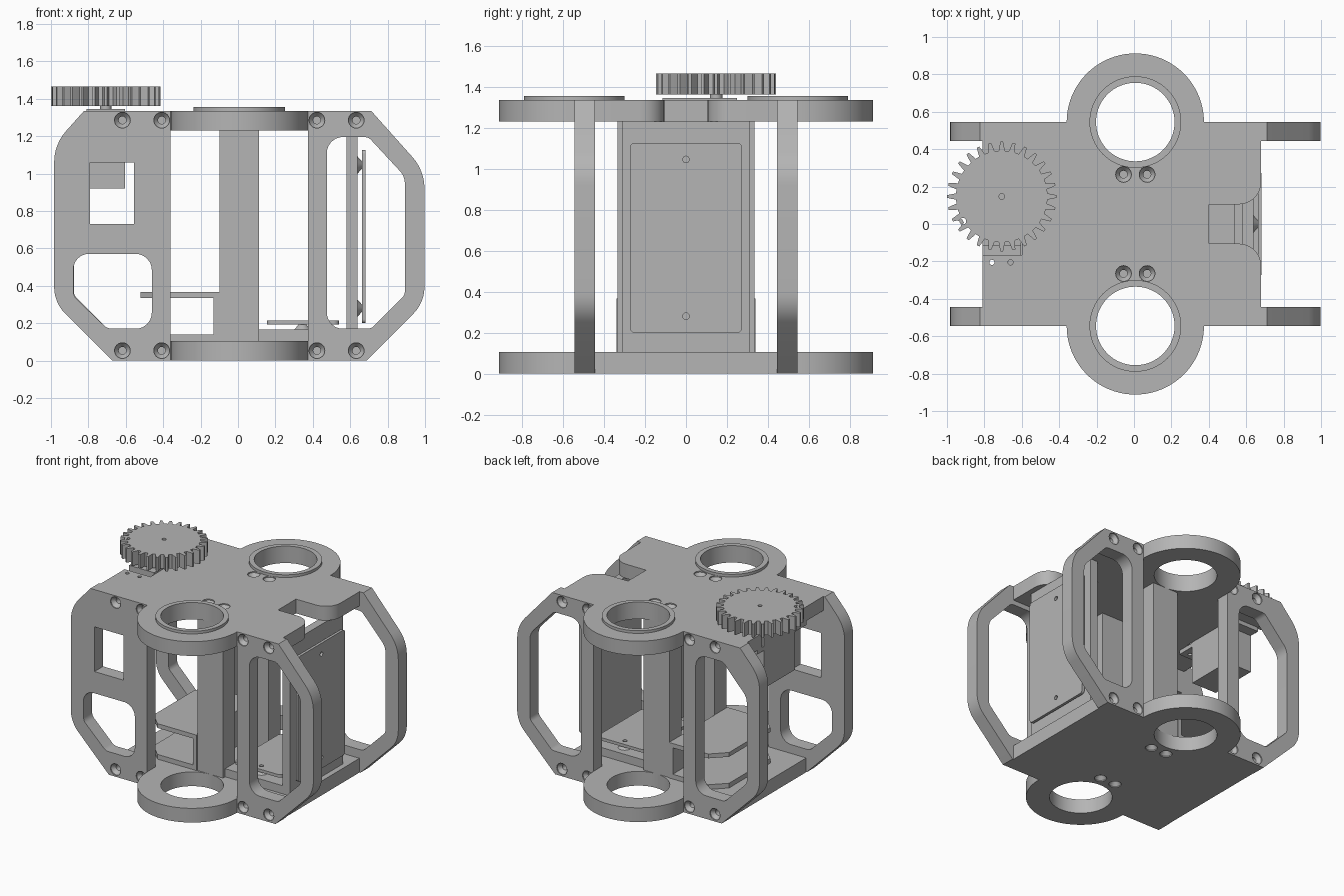
import bpy, bmesh
from math import cos, sin, pi, tan
from mathutils import Vector, Matrix

if "Cube" in bpy.data.objects:
    bpy.data.objects.remove(bpy.data.objects["Cube"], do_unlink=True)

grey = bpy.data.materials.new("plain grey")
grey.use_nodes = True
grey.diffuse_color = (0.46, 0.46, 0.46, 1)
grey.node_tree.nodes["Principled BSDF"].inputs["Base Color"].default_value = grey.diffuse_color

CX = 0.007           # middle of the frame
EDGE = 0.367         # half width of the ring section
H, T = 1.335, 0.105  # frame height, plate thickness
parts = []


def finish(name, bm):
    bmesh.ops.remove_doubles(bm, verts=bm.verts, dist=1e-5)
    bmesh.ops.recalc_face_normals(bm, faces=bm.faces)
    mesh = bpy.data.meshes.new(name)
    bm.to_mesh(mesh)
    bm.free()
    mesh.materials.append(grey)
    obj = bpy.data.objects.new(name, mesh)
    bpy.context.collection.objects.link(obj)
    parts.append(obj)
    return obj


def circle(u, v, r, n=48, start=0.0, sweep=2 * pi):
    closed = abs(sweep - 2 * pi) < 1e-6
    steps = n if closed else n + 1
    return [(u + r * cos(start + sweep * i / n), v + r * sin(start + sweep * i / n))
            for i in range(steps)]


def rounded(points, radius, steps=6):
    """Polygon with every corner rounded; radius may be one value per corner."""
    out = []
    for i, p in enumerate(points):
        r = radius[i] if isinstance(radius, list) else radius
        p = Vector(p)
        if r == 0:
            out.append(tuple(p))
            continue
        a = (Vector(points[i - 1]) - p).normalized()
        b = (Vector(points[(i + 1) % len(points)]) - p).normalized()
        half = a.angle(b) / 2
        start, end = p + a * r / tan(half), p + b * r / tan(half)
        centre = p + (a + b).normalized() * r / sin(half)
        s, e = start - centre, end - centre
        for k in range(steps + 1):
            out.append(tuple(centre + (s.lerp(e, k / steps)).normalized() * r))
    return out


def slab(name, loops, axis, lo, hi):
    """Outline with holes, extruded along an axis."""
    place = {"x": lambda u, v, w: (w, u, v), "y": lambda u, v, w: (u, w, v),
             "z": lambda u, v, w: (u, v, w)}[axis]
    bm = bmesh.new()
    edges = []
    for loop in loops:
        vs = [bm.verts.new(place(u, v, lo)) for u, v in loop]
        edges += [bm.edges.new((vs[i - 1], vs[i])) for i in range(len(vs))]
    bmesh.ops.triangle_fill(bm, use_beauty=True, edges=edges)
    ext = bmesh.ops.extrude_face_region(bm, geom=bm.faces[:])
    moved = [g for g in ext["geom"] if isinstance(g, bmesh.types.BMVert)]
    bmesh.ops.translate(bm, verts=moved, vec=place(0, 0, hi - lo))
    return finish(name, bm)


def box(name, x, y, z):
    return slab(name, [[(x[0], y[0]), (x[1], y[0]), (x[1], y[1]), (x[0], y[1])]], "z", *z)


def lathe(name, profile, spots, direction=(0, 0, 1), n=24):
    """Solids of revolution at several spots, profile as (radius, height)."""
    bm = bmesh.new()
    turn = Vector((0, 0, 1)).rotation_difference(Vector(direction)).to_matrix()
    for spot in spots:
        rings = [[bm.verts.new(turn @ Vector((u, v, z)) + Vector(spot))
                  for u, v in circle(0, 0, r, n)] for r, z in profile]
        bm.faces.new(rings[0])
        bm.faces.new(rings[-1])
        for a, b in zip(rings, rings[1:]):
            for i in range(n):
                bm.faces.new((a[i - 1], a[i], b[i], b[i - 1]))
    return finish(name, bm)


def countersink(obj, spots, direction):
    cutter = lathe("screw_cutter", [(0.02, -0.2), (0.02, -0.035), (0.042, -0.008), (0.042, 0.02)],
                   spots, direction)
    mod = obj.modifiers.new("screws", "BOOLEAN")
    mod.operation, mod.solver, mod.object = "DIFFERENCE", "EXACT", cutter
    mesh = bpy.data.meshes.new_from_object(obj.evaluated_get(bpy.context.evaluated_depsgraph_get()))
    obj.modifiers.clear()
    obj.data = mesh
    parts.remove(cutter)
    bpy.data.objects.remove(cutter, do_unlink=True)


# Top and bottom plates with a ring at front and back
def plate(name, left, right, z, top):
    y = 0.445
    outline = [(right, -y)]
    if top:  # flared cable notch
        outline += circle(0.56, -0.225, 0.12, 8, 0, pi / 2)
        outline += [(0.4, -0.105), (0.4, 0.105)]
        outline += circle(0.56, 0.225, 0.12, 8, -pi / 2, pi / 2)
    outline += [(right, y), (CX + EDGE, y)]
    outline += circle(CX, 0.545, EDGE, 40, 0, pi)
    outline += [(CX - EDGE, y), (left, y)]
    if top:  # servo slot
        outline += [(left, 0.27), (-0.6, 0.27), (-0.6, -0.165), (left, -0.165)]
    outline += [(left, -y), (CX - EDGE, -y)]
    outline += circle(CX, -0.545, EDGE, 40, pi, pi)
    outline.append((CX + EDGE, -y))
    holes = [circle(CX, s * 0.545, 0.21, 64) for s in (1, -1)]
    if top:
        holes += [circle(x, -0.205, 0.014, 16) for x in (-0.76, -0.66)]
    obj = slab(name, [outline] + holes, "z", *z)
    level, up = (z[1], 1) if top else (z[0], -1)
    countersink(obj, [(CX + dx, y, level) for dx in (-0.063, 0.063) for y in (-0.265, 0.265)],
                (0, 0, up))


plate("top_plate", -0.81, 0.68, (H - T, H), True)
plate("bottom_plate", -0.67, 0.68, (0, T), False)
for side, s in (("front", -1), ("back", 1)):
    slab(side + "_ring_rim", [circle(CX, s * 0.545, 0.245, 64), circle(CX, s * 0.545, 0.21, 64)],
         "z", H, H + 0.02)
    mid = s * 0.265
    box(side + "_post", (CX - 0.105, CX + 0.105), (mid - 0.07, mid + 0.07), (T, H - T))

# Four side panels with rounded cut-outs
tall_hole = rounded([(0.468, 0.17), (0.705, 0.17), (0.885, 0.35), (0.885, 0.985),
                     (0.69, 1.195), (0.468, 1.195)], [0.085, 0.05, 0.05, 0.1, 0.05, 0.085])
low_hole = rounded([(0.468, 0.17), (0.705, 0.17), (0.887, 0.345), (0.887, 0.57), (0.468, 0.57)],
                   [0.085, 0.06, 0.06, 0.08, 0.085])
window = [(0.562, 0.73), (0.797, 0.73), (0.797, 1.06), (0.562, 1.06)]
for end, m, shoulder in (("right", 1, 0.705), ("left", -1, 0.83)):
    outline = rounded([(EDGE, 0), (0.68, 0), (0.99, 0.31), (0.99, 1.335 - (0.99 - shoulder) * 1.12),
                       (shoulder, H), (EDGE, H)], [0, 0, 0.2, 0.25, 0, 0])
    for side, s in (("front", -1), ("back", 1)):
        holes = [low_hole, window] if (m, s) == (-1, -1) else [tall_hole]
        loops = [[(CX + m * u, v) for u, v in loop] for loop in [outline] + holes]
        panel = slab(f"{side}_{end}_panel", loops, "y", *sorted((s * 0.445, s * 0.545)))
        countersink(panel, [(CX + m * u, s * 0.545, v) for u in (0.415, 0.625)
                            for v in (0.053, 1.285)], (0, s, 0))

# Gear with its shaft
teeth, gear_x, gear_y = 28, -0.707, 0.147
rim = []
for i in range(teeth):
    for f, r in ((-0.3, 0.245), (-0.2, 0.27), (-0.11, 0.293), (0.11, 0.293), (0.2, 0.27), (0.3, 0.245)):
        a = 2 * pi * (i + f) / teeth
        rim.append((gear_x + r * cos(a), gear_y + r * sin(a)))
slab("gear", [rim, circle(gear_x, gear_y, 0.015, 16), circle(-0.915, 0.015, 0.018, 16)],
     "z", 1.362, 1.465)
lathe("gear_shaft", [(0.03, 1.34), (0.03, 1.364)], [(gear_x, gear_y, 0)])

# Servo hanging in the slot
box("servo_body", (-0.81, -0.605), (-0.115, 0.25), (0.92, 1.345))
slab("servo_flange", [[(-0.81, -0.25), (-0.605, -0.25), (-0.605, 0.325), (-0.81, 0.325)],
                      *[circle(x, -0.205, 0.014, 16) for x in (-0.76, -0.66)]], "z", 1.2, 1.23)

# C-shaped bracket with chamfered arms
arm = [(-0.1, -0.34), (-0.1, 0.34), (-0.42, 0.34), (-0.52, 0.24), (-0.52, -0.24), (-0.42, -0.34)]
slab("bracket_top_arm", [arm], "z", 0.335, 0.367)
slab("bracket_bottom_arm", [arm], "z", T, 0.14)
box("bracket_wall", (-0.13, -0.1), (-0.34, 0.34), (0.14, 0.335))

# Upright holder with foot and circuit boards
box("board_holder", (0.58, 0.64), (-0.31, 0.31), (T, H - T))
box("holder_foot", (0.11, 0.58), (-0.31, 0.31), (T, 0.165))
board = rounded([(-0.272, 0.2), (0.272, 0.2), (0.272, 1.125), (-0.272, 1.125)], 0.02)
slab("upright_board", [board] + [circle(0, z, 0.016, 16) for z in (0.28, 1.045)], "x", 0.662, 0.682)
lathe("upright_standoffs", [(0.045, 0), (0.02, 0.022)], [(0.64, 0, z) for z in (0.28, 1.045)], (1, 0, 0))
flat = rounded([(0.155, -0.27), (0.54, -0.27), (0.54, 0.27), (0.155, 0.27)], 0.03)
slab("flat_board", [flat] + [circle(0.345, y, 0.016, 16) for y in (-0.22, 0.22)], "z", 0.193, 0.215)
lathe("flat_standoffs", [(0.045, 0.165), (0.02, 0.193)], [(0.345, y, 0) for y in (-0.22, 0.22)])

# Smooth round walls, keep edges sharp
for obj in bpy.context.view_layer.objects:
    obj.select_set(obj in parts)
bpy.context.view_layer.objects.active = parts[0]
bpy.ops.object.shade_smooth_by_angle(angle=pi / 6)
